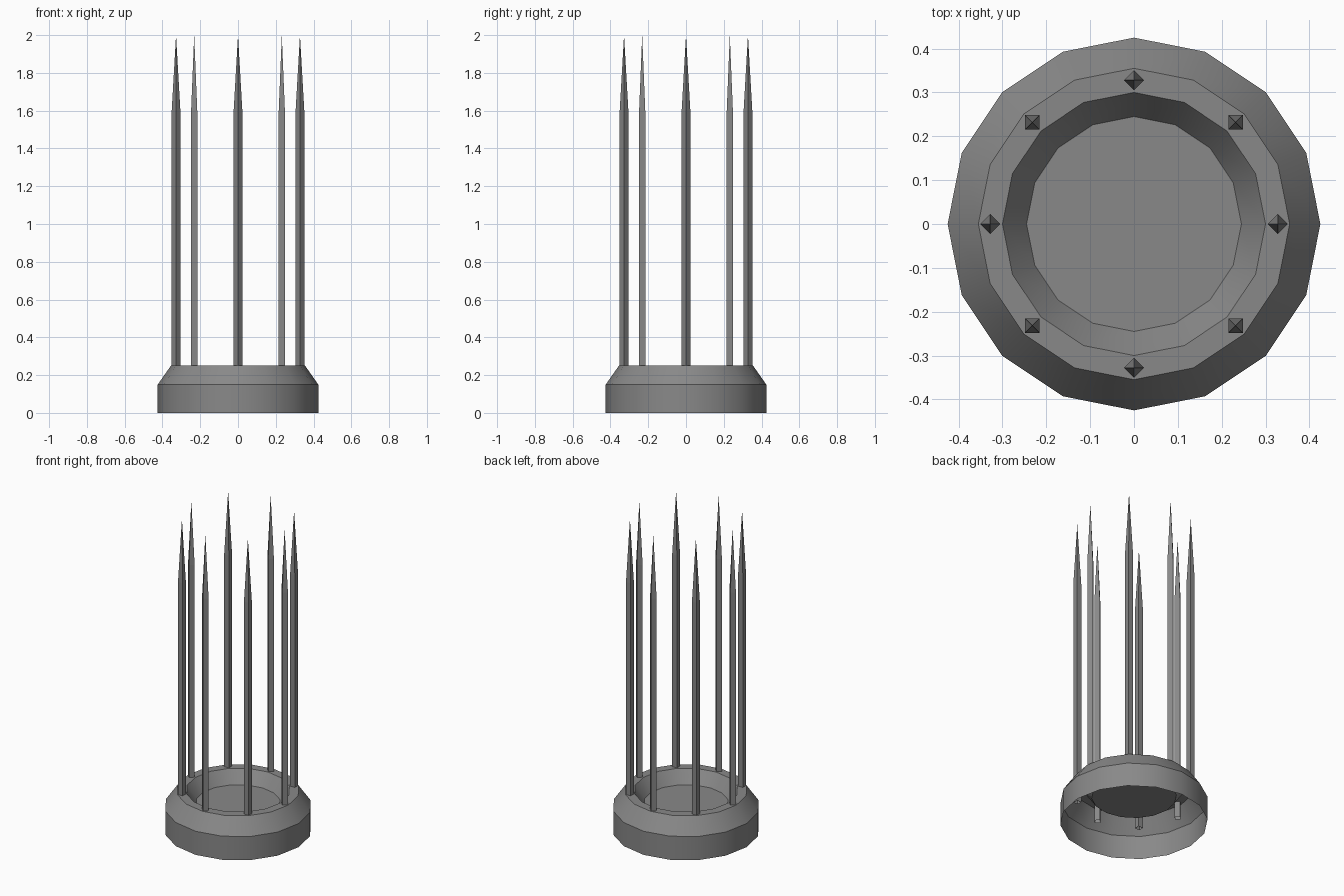
import bpy, bmesh, math
from mathutils import Matrix

if "Cube" in bpy.data.objects:
    bpy.data.objects.remove(bpy.data.objects["Cube"], do_unlink=True)

SIDES = 16
SPIKES = 8


def make_material(name, colour):
    mat = bpy.data.materials.new(name)
    mat.use_nodes = True
    mat.diffuse_color = colour
    mat.node_tree.nodes["Principled BSDF"].inputs["Base Color"].default_value = colour
    return mat


def lathe(name, profile, sides, mat, cap_end=False):
    """Sweep (radius, height) points round z; radius 0 makes a point."""
    bm = bmesh.new()
    rings = []
    for r, z in profile:
        if r == 0:
            rings.append([bm.verts.new((0, 0, z))] * sides)
            continue
        angles = [math.tau * i / sides for i in range(sides)]
        rings.append([bm.verts.new((r * math.cos(a), r * math.sin(a), z)) for a in angles])
    for low, high in zip(rings, rings[1:]):
        for i in range(sides):
            j = (i + 1) % sides
            corners = [low[i], low[j], high[j], high[i]]
            bm.faces.new(list(dict.fromkeys(corners)))
    if cap_end:
        bm.faces.new(rings[-1])
    mesh = bpy.data.meshes.new(name)
    bm.to_mesh(mesh)
    bm.free()
    mesh.materials.append(mat)
    obj = bpy.data.objects.new(name, mesh)
    bpy.context.collection.objects.link(obj)
    return obj


grey = make_material("grey metal", (0.25, 0.25, 0.25, 1))

# Open-bottomed base: wall, bevel, flat rim, sunken dish
base = lathe("base", [(0.425, 0), (0.425, 0.15), (0.355, 0.25),
                      (0.3, 0.25), (0.245, 0.17)], SIDES, grey, cap_end=True)
bpy.context.view_layer.objects.active = base
base.select_set(True)
bpy.ops.object.shade_smooth_by_angle(angle=math.radians(30))
base.select_set(False)

# Ring of square spikes standing through the rim, open below
for k in range(SPIKES):
    spike = lathe(f"spike_{k + 1}", [(0.023, 0.15), (0.023, 1.6), (0, 2)], 4, grey)
    turn = Matrix.Rotation(math.tau * k / SPIKES, 4, "Z")
    spike.matrix_world = turn @ Matrix.Translation((0.328, 0, 0))
